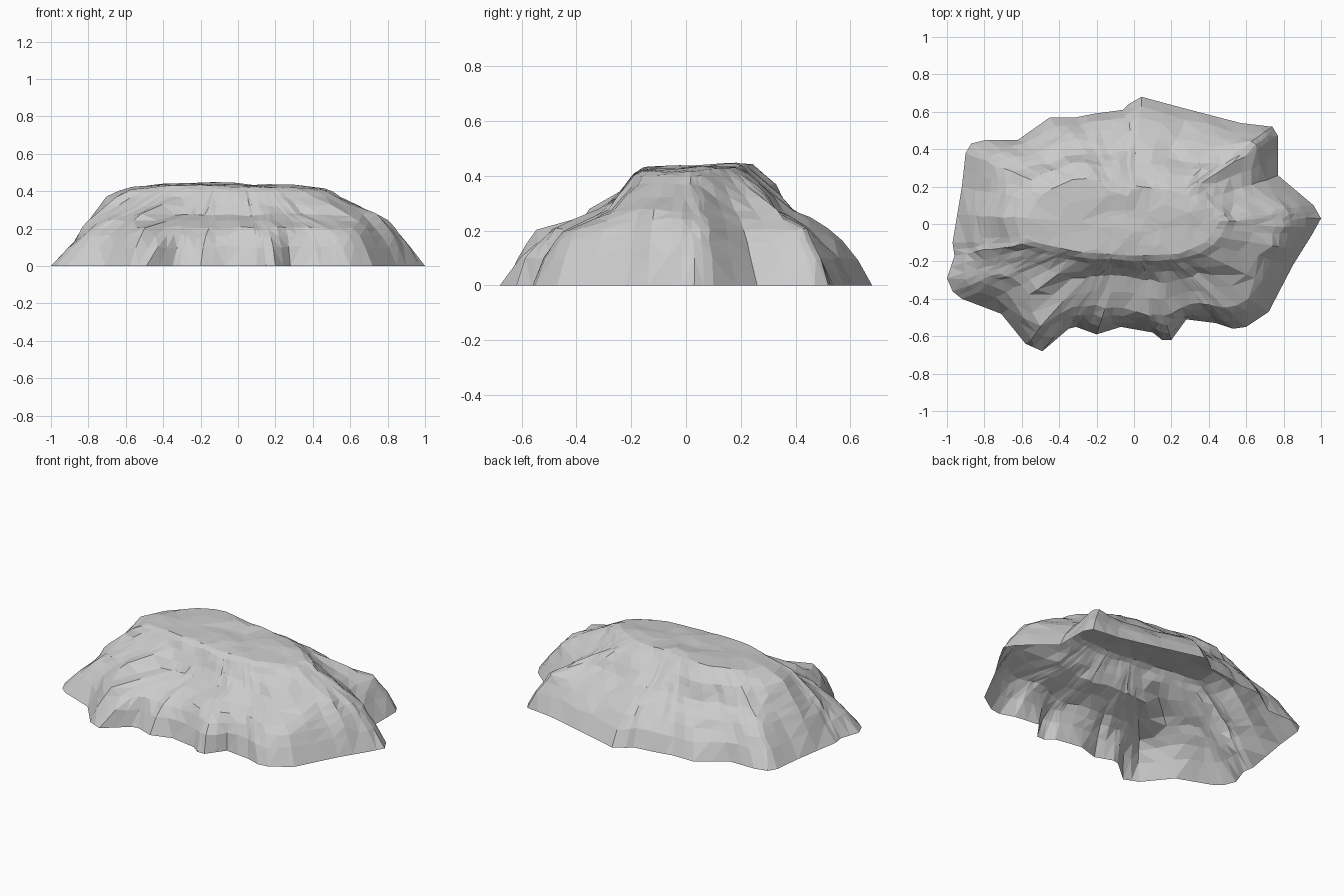
import bpy
import bmesh
import math
import random
from mathutils import Vector, noise
from mathutils.geometry import delaunay_2d_cdt

if "Cube" in bpy.data.objects:
    bpy.data.objects.remove(bpy.data.objects["Cube"], do_unlink=True)
random.seed(4)

# Contour lines in hundredths, counter-clockwise from the right-hand end
FOOT = [(100, 3), (96, 10), (77, 26), (77, 47), (74, 52), (57, 54), (30, 61),
        (4, 68), (-3, 64), (-6, 61), (-21, 59), (-31, 57), (-45, 57), (-62, 45),
        (-79, 45), (-87, 43), (-90, 38), (-92, 20), (-97, -10), (-96, -17),
        (-100, -29), (-97, -36), (-92, -40), (-71, -48), (-58, -64), (-49, -68),
        (-35, -56), (-31, -55), (-20, -59), (-7, -55), (10, -58), (15, -62),
        (20, -62), (28, -51), (44, -53), (53, -56), (60, -55), (72, -47),
        (85, -22), (95, -6)]
SHOULDER = [(85, 2), (76, 13), (62, 22), (66, 37), (66, 45), (45, 42), (22, 46),
            (5, 53), (-10, 46), (-28, 46), (-50, 39), (-74, 34), (-81, 10), (-83, -14),
            (-79, -27), (-62, -37), (-50, -55), (-33, -45), (-10, -46), (16, -51),
            (33, -42), (56, -46), (75, -22)]
LEDGE = [(77, 0), (66, 10), (52, 19), (56, 33), (30, 33), (4, 40), (-25, 37), (-50, 32),
         (-68, 27), (-76, 10), (-78, -11), (-69, -20), (-52, -36), (-34, -28),
         (-10, -28), (16, -32), (35, -27), (58, -30), (72, -14)]
CLIFF = [(56, 1), (42, 15), (32, 26), (0, 28), (-30, 34), (-52, 25), (-67, 15),
         (-71, 0), (-65, -12), (-35, -20), (0, -22), (25, -21), (45, -16)]
BROW = [(46, 1), (36, 11), (20, 18), (-5, 21), (-30, 25), (-48, 17), (-57, 6),
        (-56, -9), (-30, -15), (0, -17), (24, -16), (38, -10)]


def points(line):
    return [Vector(p) / 100 for p in line]


def subdivide(line, steps):
    pts = points(line)
    return [a.lerp(b, s / steps) for a, b in zip(pts, pts[1:] + pts[:1])
            for s in range(steps)]


def hit(line, direction):
    """Point where a ray from the centre crosses a contour."""
    pts = points(line)
    for a, b in zip(pts, pts[1:] + pts[:1]):
        if a.cross(direction) >= -1e-6 and direction.cross(b) >= 0:
            return direction * (a.cross(b) / direction.cross(b - a))
    return direction * 0.5


def summit_height(p):
    dome = 0.434 - 0.015 * p.x + 0.04 * p.y - 0.012 * abs(p.x * 2) ** 4
    return dome + 0.012 * noise.noise(Vector((p.x * 7, p.y * 9, 2)))


def weather(p, z, gully, rough):
    """Carve downhill gullies and break up the stone."""
    angle = math.atan2(p.y, p.x)
    spin = Vector((math.cos(angle) * 16, math.sin(angle) * 16, z * 2))
    chips = noise.noise_vector(Vector((p.x * 11, p.y * 11, z * 9)))
    p = p * (1 + gully * noise.noise(spin)) + chips.xy * rough
    return Vector((p.x, p.y, z + chips.z * rough))


# Rings from the foot up to the brow: steep skirt, sloping ledge, cliff
foot = subdivide(FOOT, 2)
rings = [[p.to_3d() for p in foot]]
levels = [(FOOT, SHOULDER, 0.33, 0.1, 0.01), (FOOT, SHOULDER, 0.7, 0.16, 0.02),
          (SHOULDER, LEDGE, 0.05, 0.205, 0.035), (SHOULDER, LEDGE, 0.55, 0.242, 0.04),
          (LEDGE, CLIFF, 0.03, 0.275, 0.045), (LEDGE, CLIFF, 0.55, 0.325, 0.045),
          (CLIFF, BROW, 0.03, 0.37, 0.03), (CLIFF, BROW, 0.5, 0.402, 0.03)]
for low, high, mix, z, gully in levels:
    ring = []
    for p in foot:
        d = p.normalized()
        a = p if low is FOOT else hit(low, d)
        # The two ends of the skirt lean back more than its long sides
        lean = 0.25 * d.x ** 4 * (1 - mix) if low is FOOT else 0
        ring.append(weather(a.lerp(hit(high, d), mix + lean), z, gully, 0.014))
    rings.append(ring)
brow = [hit(BROW, p.normalized()) for p in foot]
rings.append([Vector((p.x, p.y, summit_height(p) - 0.006)) for p in brow])

# Open shell of flat triangles
bm = bmesh.new()
grid = [[bm.verts.new(p) for p in ring] for ring in rings]
count = len(foot)
for low, high in zip(grid, grid[1:]):
    for i in range(count):
        j = (i + 1) % count
        bm.faces.new((low[i], low[j], high[j], high[i]))

# Uneven plateau: scattered points joined to the brow
inner = [random.choice(brow) * random.uniform(0.1, 0.88) for _ in range(60)]
edges = [(i, (i + 1) % count) for i in range(count)]
flat, _, tris, origins, _, _ = delaunay_2d_cdt(brow + inner, edges, [], 1, 1e-5)
top = []
for p, origin in zip(flat, origins):
    rim = [i for i in origin if i < count]
    top.append(grid[-1][rim[0]] if rim else bm.verts.new((p.x, p.y, summit_height(p))))
for tri in tris:
    bm.faces.new([top[i] for i in tri])

bmesh.ops.triangulate(bm, faces=bm.faces[:], quad_method='SHORT_EDGE')
bmesh.ops.recalc_face_normals(bm, faces=bm.faces[:])
if sum(f.normal.z for f in bm.faces) < 0:
    bmesh.ops.reverse_faces(bm, faces=bm.faces[:])
mesh = bpy.data.meshes.new("rock_mound")
bm.to_mesh(mesh)
bm.free()
rock = bpy.data.objects.new("rock_mound", mesh)
bpy.context.collection.objects.link(rock)

# Stone colour
stone = bpy.data.materials.new("grey_stone")
stone.use_nodes = True
colour = (0.6, 0.6, 0.6, 1)
stone.diffuse_color = colour
stone.node_tree.nodes["Principled BSDF"].inputs["Base Color"].default_value = colour
mesh.materials.append(stone)
